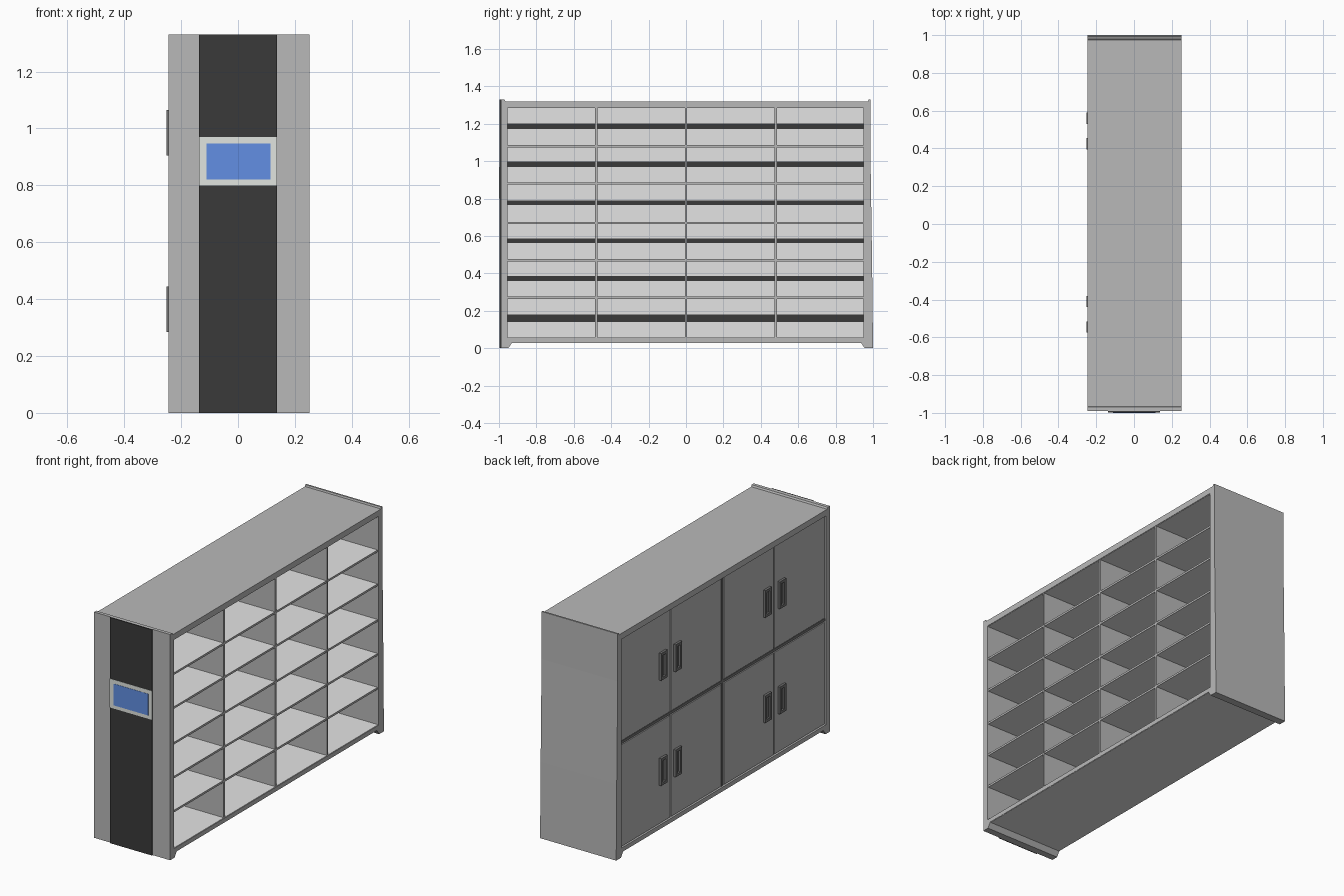
import bpy, bmesh

if "Cube" in bpy.data.objects:
    bpy.data.objects.remove(bpy.data.objects["Cube"])


def material(name, r, g, b):
    lin = [((c / 255 + 0.055) / 1.055) ** 2.4 for c in (r, g, b)]
    m = bpy.data.materials.new(name)
    m.diffuse_color = (*lin, 1)
    m.use_nodes = True
    m.node_tree.nodes["Principled BSDF"].inputs["Base Color"].default_value = m.diffuse_color
    return m


GREY = material("cabinet grey", 185, 185, 185)
LIGHT = material("light grey", 228, 228, 228)
BEZEL = material("bezel grey", 225, 229, 224)
MID = material("handle grey", 115, 115, 115)
DARK = material("charcoal", 58, 58, 58)
BLUE = material("screen blue", 98, 143, 227)


def finish(name, bm, mat):
    bmesh.ops.recalc_face_normals(bm, faces=bm.faces)
    me = bpy.data.meshes.new(name)
    bm.to_mesh(me)
    bm.free()
    me.materials.append(mat)
    ob = bpy.data.objects.new(name, me)
    bpy.context.collection.objects.link(ob)
    return ob


def boxes(name, mat, *extents):
    """One object made of boxes given as (x0, x1, y0, y1, z0, z1)."""
    bm = bmesh.new()
    for x0, x1, y0, y1, z0, z1 in extents:
        for v in bmesh.ops.create_cube(bm, size=1)["verts"]:
            v.co = (x1 if v.co.x > 0 else x0,
                    y1 if v.co.y > 0 else y0,
                    z1 if v.co.z > 0 else z0)
    return finish(name, bm, mat)


def extrude_x(name, mat, profile, x0, x1):
    """Extrude a (y, z) profile along x."""
    bm = bmesh.new()
    f = bm.faces.new([bm.verts.new((x0, y, z)) for y, z in profile])
    ext = bmesh.ops.extrude_face_region(bm, geom=[f])
    for v in ext["geom"]:
        if isinstance(v, bmesh.types.BMVert):
            v.co.x = x1
    return finish(name, bm, mat)


XL, XR = -0.245, 0.251         # door side, open side
Y0, Y1 = -0.955, 0.95          # inside of end panels
Z0, Z1 = 0.055, 1.285          # inside of floor and roof
XB = -0.205                    # shelf back panel

# End panels with splayed feet and a raised top lip
extrude_x("front_end_panel", GREY,
          [(-0.99, 0), (-0.95, 0), (-0.93, 0.03), (Y0, 0.03), (Y0, 1.32),
           (-0.965, 1.32), (-0.97, 1.33), (-0.99, 1.33)], XL, XR)
extrude_x("rear_end_panel", GREY,
          [(1.0, 0), (0.955, 0), (0.935, 0.03), (Y1, 0.03), (Y1, 1.32),
           (0.973, 1.32), (0.976, 1.33), (0.986, 1.33), (0.986, 1.05),
           (0.995, 0.45)], XL, XR)

# Roof and base, with light linings inside and underneath
boxes("roof", GREY, (XL, XR, Y0, Y1, Z1, 1.32))
boxes("base", GREY, (XL, XR, Y0, Y1, 0.03, Z0))
boxes("roof_lining", LIGHT, (XB, XR - 0.003, Y0, Y1, Z1 - 0.002, Z1))
boxes("floor_lining", LIGHT, (XB, XR - 0.003, Y0, Y1, Z0, Z0 + 0.002))
boxes("underside_lining", LIGHT, (XL + 0.002, XR - 0.002, -0.93, 0.935, 0.028, 0.03))

# Light shelves with grey front edges, and upright dividers
shelf_z = [0.27, 0.47, 0.67, 0.88, 1.08]
div_y = [-0.48, 0.0, 0.48]
boxes("shelves", LIGHT, *[(XB, 0.243, Y0, Y1, z - 0.006, z + 0.006) for z in shelf_z])
boxes("shelf_edges", GREY,
      *[(0.243, 0.245, Y0, Y1, z - 0.006, z + 0.006) for z in shelf_z])
boxes("dividers", GREY, *[(XB, 0.247, y - 0.006, y + 0.006, Z0, Z1) for y in div_y])

# Light back panel with a dark strip through each row
boxes("back_panel", LIGHT, (XB - 0.01, XB, Y0, Y1, Z0, Z1))
strips = [(0.14, 0.18), (0.36, 0.385), (0.563, 0.587),
          (0.765, 0.79), (0.97, 0.997), (1.173, 1.2)]
boxes("back_strips", DARK, *[(XB, XB + 0.004, Y0, Y1, a, b) for a, b in strips])

# Backing behind the door gaps, and the darker bars between door pairs
boxes("door_backing", GREY, (-0.222, XB - 0.01, Y0, Y1, Z0, Z1))
boxes("door_gap_bars", MID,
      (-0.236, -0.222, -0.008, 0.008, Z0, Z1),
      (-0.236, -0.222, Y0, -0.008, 0.662, 0.678),
      (-0.236, -0.222, 0.008, Y1, 0.662, 0.678))

# Eight doors, each with a rimmed recessed handle
cols = [(Y0, -0.48), (-0.48, -0.008), (0.008, 0.485), (0.485, Y1)]
rows = [(Z0, 0.662), (0.678, Z1)]
handle_y = [(-0.575, -0.515), (-0.44, -0.38), (0.395, 0.455), (0.53, 0.59)]
handle_z = [(0.285, 0.445), (0.905, 1.065)]
g, t = 0.004, 0.016
for r, (za, zb) in enumerate(rows):
    for c, (ya, yb) in enumerate(cols):
        boxes(f"door_{r}_{c}", GREY, (-0.238, -0.222, ya + g, yb - g, za + g, zb - g))
        (ha, hb), (la, lb) = handle_y[c], handle_z[r]
        boxes(f"handle_{r}_{c}", MID,
              (-0.252, -0.238, ha, ha + t, la, lb),
              (-0.252, -0.238, hb - t, hb, la, lb),
              (-0.252, -0.238, ha + t, hb - t, la, la + t),
              (-0.252, -0.238, ha + t, hb - t, lb - t, lb),
              (-0.240, -0.238, ha + t, hb - t, la + t, lb - t))

# Dark front strip with the control screen
boxes("front_strip", DARK, (-0.137, 0.137, -0.997, -0.99, 0, 1.33))
boxes("screen_bezel", BEZEL, (-0.137, 0.137, -0.9985, -0.997, 0.80, 0.97))
boxes("screen", BLUE, (-0.11, 0.115, -1.0, -0.9985, 0.82, 0.947))
